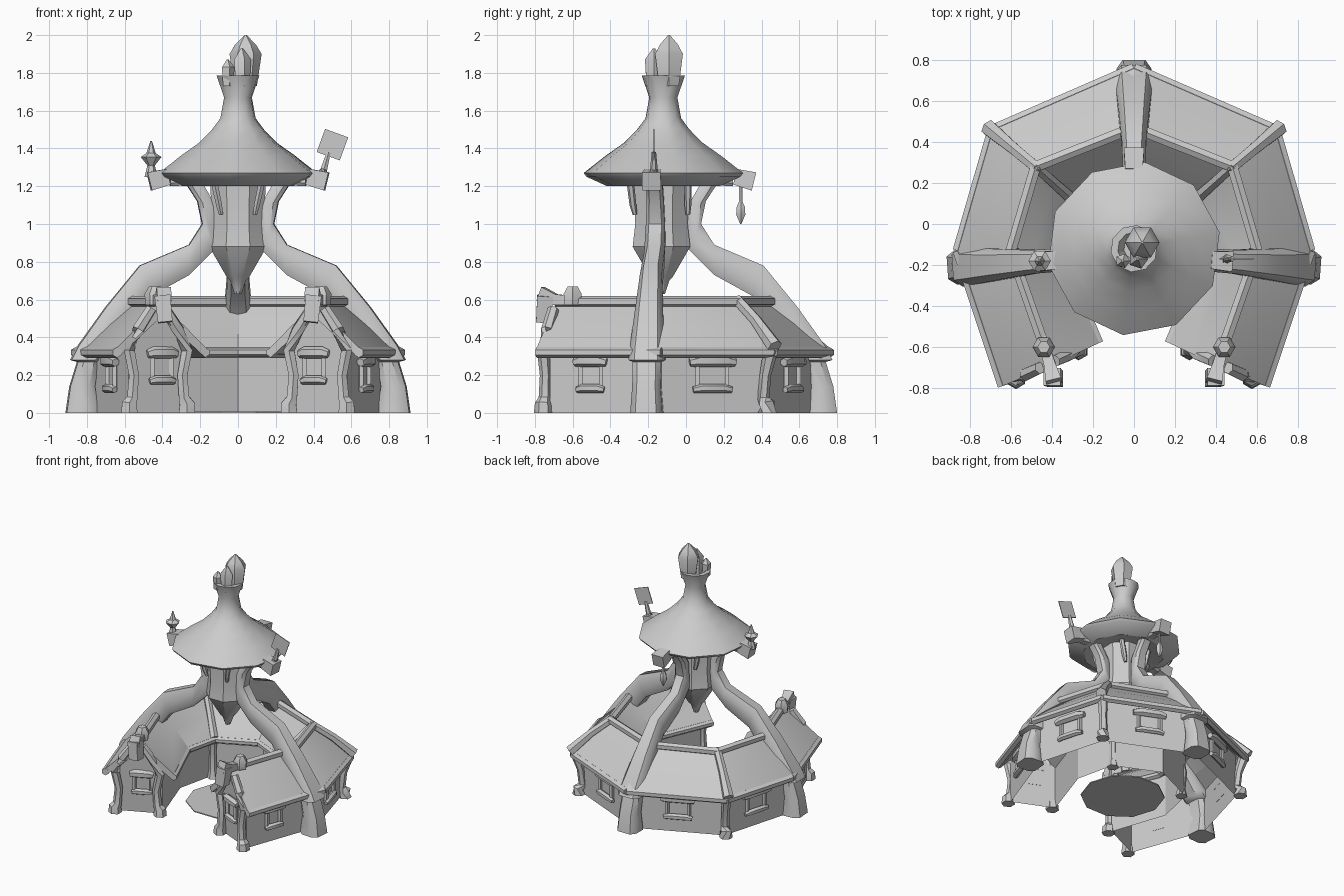
import bpy, bmesh, math
from mathutils import Vector as V

cube = bpy.data.objects.get("Cube")
if cube:
    bpy.data.objects.remove(cube)

stone = bpy.data.materials.new("light_grey")
stone.use_nodes = True
GREY = (0.6, 0.6, 0.6, 1)
stone.diffuse_color = GREY
stone.node_tree.nodes["Principled BSDF"].inputs["Base Color"].default_value = GREY


def loft(name, rings, closed=True, angle=35):
    """Skin a list of equal-length point rings and cap both ends."""
    bm = bmesh.new()
    rows = [[bm.verts.new(p) for p in ring] for ring in rings]
    n = len(rows[0])
    for a, b in zip(rows, rows[1:]):
        for i in range(n if closed else n - 1):
            j = (i + 1) % n
            bm.faces.new((a[i], a[j], b[j], b[i]))
    bm.faces.new(rows[0])
    bm.faces.new(rows[-1])
    bmesh.ops.recalc_face_normals(bm, faces=bm.faces)
    me = bpy.data.meshes.new(name)
    bm.to_mesh(me)
    bm.free()
    me.materials.append(stone)
    ob = bpy.data.objects.new(name, me)
    bpy.context.collection.objects.link(ob)
    bpy.ops.object.select_all(action='DESELECT')
    ob.select_set(True)
    bpy.context.view_layer.objects.active = ob
    bpy.ops.object.shade_smooth_by_angle(angle=math.radians(angle))
    return ob


def tube(name, pts, radii, sides=6, turn=0.5):
    """Sweep a polygon along a path with a radius at each point."""
    pts = [V(p) for p in pts]
    rings = []
    for k, p in enumerate(pts):
        t = (pts[min(k + 1, len(pts) - 1)] - pts[max(k - 1, 0)]).normalized()
        ref = V((0, 1, 0)) if abs(t.z) > 0.95 else V((0, 0, 1))
        u = t.cross(ref).normalized()
        w = u.cross(t)
        ang = [(i + turn) * math.tau / sides for i in range(sides)]
        rings.append([p + (u * math.cos(a) + w * math.sin(a)) * radii[k] for a in ang])
    return loft(name, rings)


def lathe(name, profile, centre, sides, turn=0.0):
    """Stack horizontal polygons given as (radius, height)."""
    ang = [(i + turn) * math.tau / sides for i in range(sides)]
    return loft(name, [[(centre[0] + r * math.cos(a), centre[1] + r * math.sin(a), z)
                        for a in ang] for r, z in profile])


def lerp(a, b, t):
    return V(a).lerp(V(b), t)


def at(p, z):
    return V((p[0], p[1], z))


def full(half):
    return half + [V((-p[0], p[1])) for p in half[-2::-1]]


# Plan of the horseshoe house, from the front gable to the back centre
eave_out = full([V(p) for p in ((.64, -.79), (.86, -.13), (.69, .46), (0, .76))])
ridge = full([V(p) for p in ((.405, -.69), (.6, -.13), (.48, .28), (0, .47))])
eave_in = full([V(p) for p in ((.17, -.58), (.36, -.13), (.30, .13), (0, .27))])
wall_out = full([V(p) for p in ((.58, -.72), (.79, -.14), (.635, .41), (0, .69))])
wall_in = full([V(p) for p in ((.27, -.58), (.42, -.14), (.35, .17), (0, .33))])

# Roof and walls
roof, walls = [], []
for o, r, i, wo, wi in zip(eave_out, ridge, eave_in, wall_out, wall_in):
    roof.append([at(o, .29), at(o, .345), at(lerp(o, r, .5), .465), at(r, .57),
                 at(lerp(i, r, .5), .465), at(i, .345), at(i, .29), at(r, .51)])
    walls.append([at(wo, 0), at(wo, .34), at(r, .52), at(wi, .34), at(wi, 0)])
loft("roof", roof, angle=25)
loft("walls", walls, closed=False, angle=20)

# Rolled eaves and ridge logs
for label, line, z, r in (("outer_eave", eave_out, .32, .028), ("inner_eave", eave_in, .32, .024),
                          ("ridge_log", ridge, .59, .03)):
    for a, b in zip(line, line[1:]):
        tube(label, [at(a, z), at(b, z)], [r, r])

for s in (1, -1):
    # Hip logs running down onto corner posts
    hip = lambda x, y, z: (s * x, y, z)
    tube("outer_hip_log", [hip(.47, .27, .60), hip(.59, .37, .49), hip(.71, .47, .35)],
         [.03, .032, .042])
    tube("inner_hip_log", [hip(.48, .28, .60), hip(.39, .20, .48), hip(.30, .12, .34)],
         [.028, .028, .032])
    tube("corner_post", [hip(.66, .43, 0), hip(.66, .43, .05), hip(.64, .41, .08),
                         hip(.65, .42, .2), hip(.68, .45, .34)], [.05, .045, .032, .03, .04])
    tube("inner_corner_post", [hip(.33, .15, 0), hip(.33, .15, .06), hip(.34, .16, .2),
                               hip(.32, .14, .34)], [.045, .03, .028, .03])

    # Gable posts bending into the peak
    for t0, side in ((0, 1), (1, -1)):
        path = []
        for t, z in ((0, 0), (0, .05), (.05, .08), (.08, .2), (.0, .33), (.15, .44), (.38, .55)):
            k = t if side == 1 else 1 - t
            p = lerp((.575, -.755), (.27, -.615), k)
            path.append(hip(p.x, p.y, z))
        tube("gable_post", path, [.05, .045, .032, .03, .034, .034, .03])

    # Upturned ridge end and chimney lump
    tube("ridge_end", [hip(.45, -.55, .59), hip(.41, -.69, .60), hip(.39, -.77, .63)],
         [.032, .04, .055], sides=4)
    tube("ridge_peg", [hip(.385, -.755, .48), hip(.40, -.745, .62)], [.055, .06], sides=4)
    lathe("ridge_knob", [(.05, .57), (.055, .63), (.03, .67)], (s * .44, -.6), 6)


def window(p, normal, width, z):
    """Awning, sill, bars and pane on a wall at p."""
    n = V((normal.x, normal.y, 0)).normalized()
    u = V((-n.y, n.x, 0))
    c = at(p, z)
    pos = lambda x, out, h: c + u * x + n * out + V((0, 0, h))
    w = width / 2
    for name, h, r, k in (("sill", .02, .024, .85), ("awning", .165, .032, 1)):
        tube(name, [pos(-w * k, .02, h - .008), pos(-w * k * .6, .025, h), pos(w * k * .6, .025, h),
                    pos(w * k, .02, h - .008)], [r * .7, r, r, r * .7])
    for x in (-w * .65, w * .65):
        tube("window_bar", [pos(x, .015, .02), pos(x, .015, .16)], [.016, .016], sides=4)
    loft("window_pane", [[pos(x, d, h) for x, h in ((-w * .6, .02), (w * .6, .02),
         (w * .6, .16), (-w * .6, .16))] for d in (-.002, .005)])


# One window per outer wall and per gable
for k, (a, b) in enumerate(zip(wall_out, wall_out[1:])):
    d = b - a
    t = {0: .38, 5: .62}.get(k, .5)
    window(lerp(a, b, t), V((d.y, -d.x)), .18 if k in (0, 5) else .25, .11)
for k in (0, -1):
    d = wall_in[k] - wall_out[k]
    n = V((d.y, -d.x)) if d.x > 0 else V((-d.y, d.x))
    window(lerp(wall_out[k], wall_in[k], .55), n if n.y < 0 else -n, .17, .155)

# Three great curved legs: (outer r, z, inner r, z, half width)
SECTIONS = ((.91, 0, .74, 0, .085), (.89, .14, .76, .14, .075), (.85, .27, .74, .27, .075),
            (.885, .28, .72, .28, .095), (.85, .35, .68, .31, .092), (.70, .56, .58, .46, .075),
            (.52, .78, .46, .62, .058), (.26, .89, .26, .73, .054), (.19, 1.0, .12, .87, .052),
            (.215, 1.12, .11, 1.08, .045), (.27, 1.205, .22, 1.27, .042),
            (.36, 1.20, .36, 1.27, .038))
for name, origin, d in (("left_leg", (0, -.15), V((1, -.07, 0))),
                        ("right_leg", (0, -.15), V((-1, -.07, 0))),
                        ("back_leg", (0, -.11), V((0, 1, 0)))):
    o = at(origin, 0)
    lat = V((-d.y, d.x, 0))
    rings = []
    for ro, zo, ri, zi, hw in SECTIONS:
        pts = ((0, .65), (0, -.65), (.25, -1), (.75, -1), (1, -.65), (1, .65), (.75, 1), (.25, 1))
        rings.append([o + d * (ro + (ri - ro) * t) + lat * hw * k + V((0, 0, zo + (zi - zo) * t))
                      for t, k in pts])
    loft(name, rings, angle=40)
    tube(name + "_head", [o + d * .37 + V((0, 0, 1.25)), o + d * .47 + V((0, 0, 1.225))],
         [.06, .07], sides=4)

# Central hanging tower
C = (0, -.13)
lathe("tower", [(.02, .63), (.045, .70), (.065, .72), (.165, .88), (.15, 1.0), (.16, 1.25)],
      C, 8, .5)
for x in (-.1, .1):
    for y in (-.27, .01):
        tube("tower_rib", [(x * .9, y, 1.05), (x, y * 1.04, 1.1), (x * 1.3, y * 1.1, 1.24)],
             [.012, .018, .02])

# Broad hat roof with flared chimney
lathe("hat_roof", [(.15, 1.23), (.30, 1.20), (.41, 1.25), (.425, 1.27), (.31, 1.36), (.21, 1.43),
                   (.14, 1.50), (.095, 1.56), (.075, 1.67), (.115, 1.785), (.08, 1.785),
                   (.05, 1.72)], (0, -.12), 10, .3)

# Crystals in the chimney
lathe("large_crystal", [(.06, 1.73), (.085, 1.90), (.055, 1.95), (.006, 2.0)], (.04, -.09), 6)
lathe("middle_crystal", [(.04, 1.73), (.05, 1.87), (.006, 1.93)], (.02, -.17), 5)
lathe("small_crystal", [(.03, 1.73), (.037, 1.83), (.006, 1.87)], (-.055, -.18), 5)

# Finial on the right head, sign on the left, lantern at the back
lathe("finial", [(.035, 1.25), (.02, 1.31), (.055, 1.355), (.025, 1.375), (.004, 1.44)],
      (-.46, -.18), 6)
tube("sign_post", [(.44, -.17, 1.25), (.455, -.17, 1.29), (.48, -.17, 1.38)], [.035, .02, .012])
tilt = math.radians(-20)
loft("sign_plate", [[V((.5 + .092 * math.cos(tilt + math.pi * (i + .5) / 2), y,
                        1.42 + .092 * math.sin(tilt + math.pi * (i + .5) / 2)))
                     for i in range(4)] for y in (-.173, -.167)])
lathe("lantern", [(.004, 1.0), (.028, 1.05), (.025, 1.09), (.01, 1.12), (.01, 1.24)],
      (0, .29), 6)

# Courtyard paving
lathe("courtyard", [(.31, 0), (.31, .008)], (0, -.13), 10)
